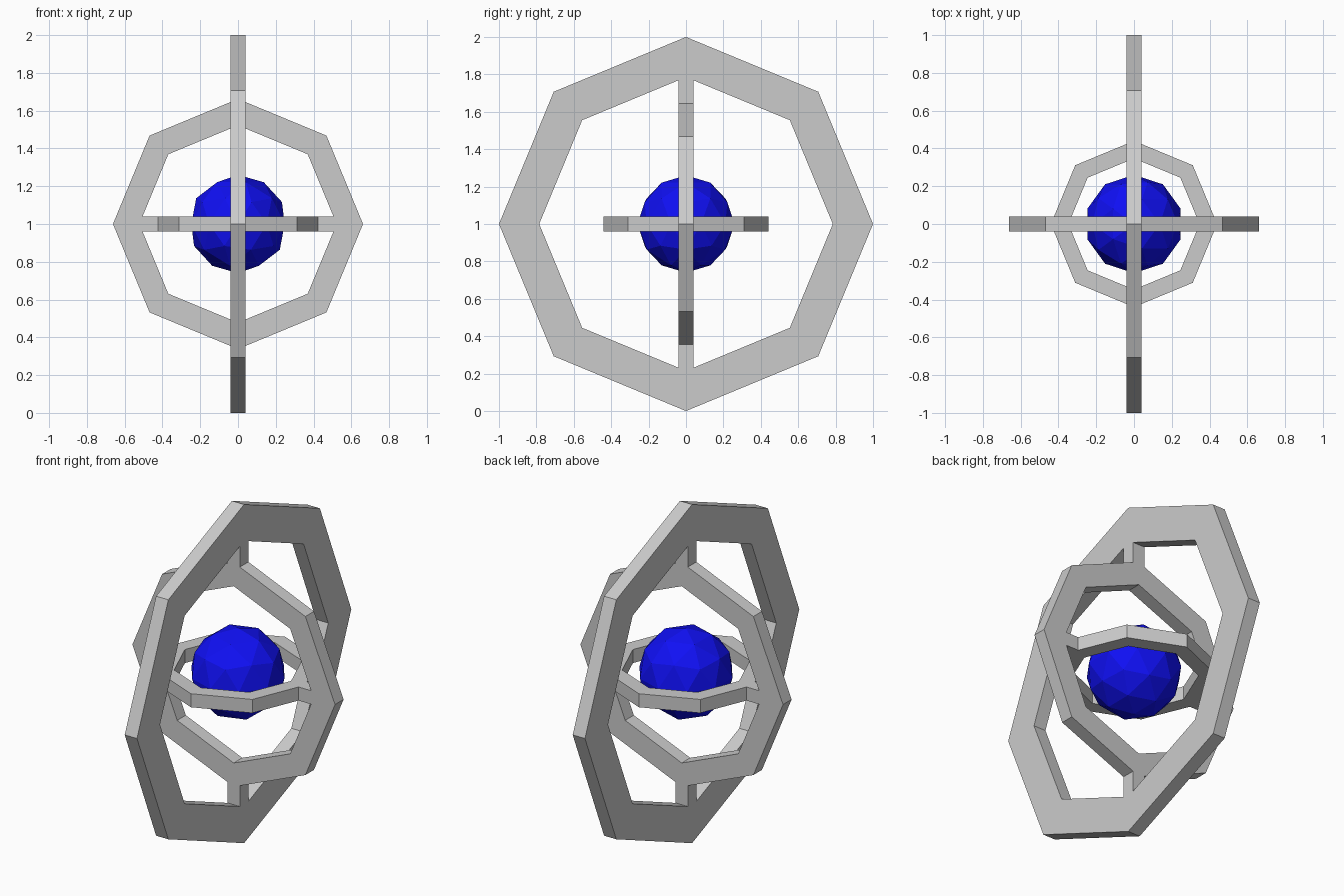
import bpy, bmesh
from math import cos, sin, pi
from mathutils import Vector

if "Cube" in bpy.data.objects:
    bpy.data.objects.remove(bpy.data.objects["Cube"])

CENTRE = Vector((0, 0, 1))
HALF = 0.04  # half thickness shared by rings and pivots


def ring(name, u, v, outer, inner):
    """Octagonal ring lying in the plane of axes u and v."""
    u, v = Vector(u), Vector(v)
    n = u.cross(v)
    bm = bmesh.new()
    loops = []
    for i in range(8):
        d = u * cos(i * pi / 4) + v * sin(i * pi / 4)
        loops.append([bm.verts.new(d * r + n * h) for r, h in
                      ((outer, -HALF), (outer, HALF), (inner, HALF), (inner, -HALF))])
    for i in range(8):
        a, b = loops[i], loops[(i + 1) % 8]
        for j in range(4):
            k = (j + 1) % 4
            bm.faces.new((a[j], b[j], b[k], a[k]))
    bmesh.ops.recalc_face_normals(bm, faces=bm.faces)
    mesh = bpy.data.meshes.new(name)
    bm.to_mesh(mesh)
    bm.free()
    ob = bpy.data.objects.new(name, mesh)
    ob.location = CENTRE
    bpy.context.collection.objects.link(ob)


def pivots(name, axis, start, end):
    """Pair of square pins joining two neighbouring rings."""
    axis = Vector(axis)
    for side, s in (("a", 1), ("b", -1)):
        bpy.ops.mesh.primitive_cube_add(size=1, location=CENTRE + axis * s * (start + end) / 2)
        ob = bpy.context.object
        ob.name = f"{name}_{side}"
        ob.scale = [end - start if c else HALF * 2 for c in axis]


X, Y, Z = (1, 0, 0), (0, 1, 0), (0, 0, 1)

# Nested gimbal rings
ring("outer_ring", Y, Z, 1.0, 0.785)
ring("middle_ring", Z, X, 0.662, 0.522)
ring("inner_ring", X, Y, 0.44, 0.347)

# Pivot pins between the rings
pivots("outer_pivot", Z, 0.64, 0.80)
pivots("inner_pivot", X, 0.42, 0.535)

# Faceted blue core
bpy.ops.mesh.primitive_ico_sphere_add(subdivisions=2, radius=0.26, location=CENTRE)
core = bpy.context.object
core.name = "core_sphere"
blue = bpy.data.materials.new("blue")
blue.diffuse_color = (0.005, 0.005, 0.9, 1)
blue.use_nodes = True
blue.node_tree.nodes["Principled BSDF"].inputs["Base Color"].default_value = blue.diffuse_color
core.data.materials.append(blue)
